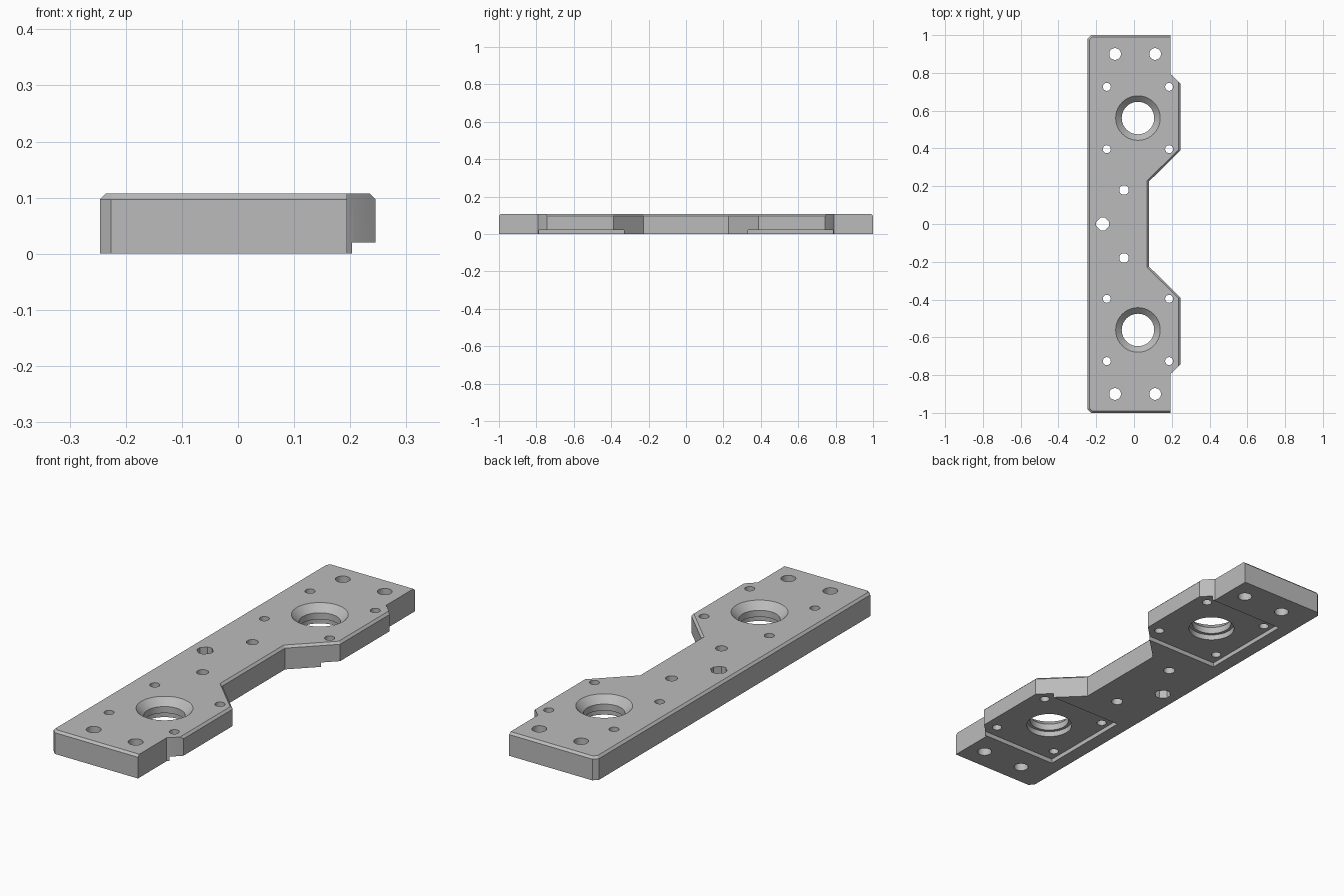
import bpy
import bmesh
from math import cos, sin, pi, radians

cube = bpy.data.objects.get("Cube")
if cube:
    bpy.data.objects.remove(cube, do_unlink=True)

TOP = 0.107
POCKET = 0.02
HOLE_X, HOLE_Y = 0.021, 0.561

grey = bpy.data.materials.new("plain grey")
grey.use_nodes = True
grey.diffuse_color = (0.5, 0.5, 0.5, 1)
grey.node_tree.nodes["Principled BSDF"].inputs["Base Color"].default_value = (0.5, 0.5, 0.5, 1)


def make_object(name, bm):
    bmesh.ops.recalc_face_normals(bm, faces=bm.faces)
    mesh = bpy.data.meshes.new(name)
    bm.to_mesh(mesh)
    bm.free()
    mesh.materials.append(grey)
    obj = bpy.data.objects.new(name, mesh)
    bpy.context.collection.objects.link(obj)
    return obj


def prism(bm, outline, z0, z1):
    """Closed prism over a flat outline."""
    face = bm.faces.new([bm.verts.new((x, y, z0)) for x, y in outline])
    up = bmesh.ops.extrude_face_region(bm, geom=[face])["geom"]
    for v in up:
        if isinstance(v, bmesh.types.BMVert):
            v.co.z = z1


def lathe(bm, x, y, profile, sides):
    """Closed solid of revolution from (radius, z) pairs."""
    rings = [[bm.verts.new((x + r * cos(2 * pi * i / sides), y + r * sin(2 * pi * i / sides), z))
              for i in range(sides)] for r, z in profile]
    for a, b in zip(rings, rings[1:]):
        for i in range(sides):
            j = (i + 1) % sides
            bm.faces.new((a[i], a[j], b[j], b[i]))
    bm.faces.new(rings[0][::-1])
    bm.faces.new(rings[-1])


def cut(target, bm, name):
    cutter = make_object(name, bm)
    cutter.hide_render = True
    mod = target.modifiers.new(name, 'BOOLEAN')
    mod.operation = 'DIFFERENCE'
    mod.solver = 'EXACT'
    mod.object = cutter
    bpy.context.view_layer.objects.active = target
    bpy.ops.object.modifier_apply(modifier=mod.name)
    bpy.data.objects.remove(cutter, do_unlink=True)


# Plate outline: front half, mirrored to the back
half = [(-0.246, -0.98), (-0.226, -1), (0.194, -1), (0.194, -0.792), (0.206, -0.783),
        (0.245, -0.744), (0.245, -0.388), (0.08, -0.226)]
outline = half + [(x, -y) for x, y in reversed(half)]
bm = bmesh.new()
prism(bm, outline, 0, TOP)


# Chamfer the top rim, except beside the end blocks and shoulders
def chamfered(edge):
    a, b = (v.co for v in edge.verts)
    mid = (a + b) / 2
    beside = mid.x > 0.19 and 0.75 < abs(mid.y) < 0.95
    return min(a.z, b.z) > TOP - 0.001 and not beside


bmesh.ops.bevel(bm, geom=[e for e in bm.edges if chamfered(e)], offset=0.01,
                offset_type='OFFSET', segments=1, affect='EDGES')
plate = make_object("mounting_plate", bm)

# Shallow square pockets underneath
bm = bmesh.new()
for s in (-1, 1):
    prism(bm, [(-0.182, s * 0.332), (0.4, s * 0.332), (0.4, s * 0.785), (-0.182, s * 0.785)],
          -0.05, POCKET)
cut(plate, bm, "pocket_cutter")

# Large countersunk openings, bolt holes and pin hole
bm = bmesh.new()
for s in (-1, 1):
    lathe(bm, HOLE_X, s * HOLE_Y,
          [(0.1, -0.05), (0.1, 0.045), (0.086, 0.045), (0.086, 0.075), (0.118, TOP), (0.118, 0.15)], 64)
    bolts = [(-0.1, 0.9, 0.031), (0.112, 0.9, 0.031), (-0.053, 0.18, 0.025)]
    bolts += [(HOLE_X + i * 0.165, HOLE_Y + j * 0.165, 0.021) for i in (-1, 1) for j in (-1, 1)]
    for x, y, r in bolts:
        lathe(bm, x, s * y, [(r, -0.05), (r, 0.15)], 32)
angles = [radians(q * 90 + d) for q in range(4) for d in (-18, 18)]
prism(bm, [(-0.166 + 0.036 * cos(a), 0.036 * sin(a)) for a in angles], -0.05, 0.15)
cut(plate, bm, "hole_cutter")

# Smooth the bores, keep the machined edges sharp
bpy.ops.object.select_all(action='DESELECT')
plate.select_set(True)
bpy.context.view_layer.objects.active = plate
bpy.ops.object.shade_smooth_by_angle(angle=radians(25))
